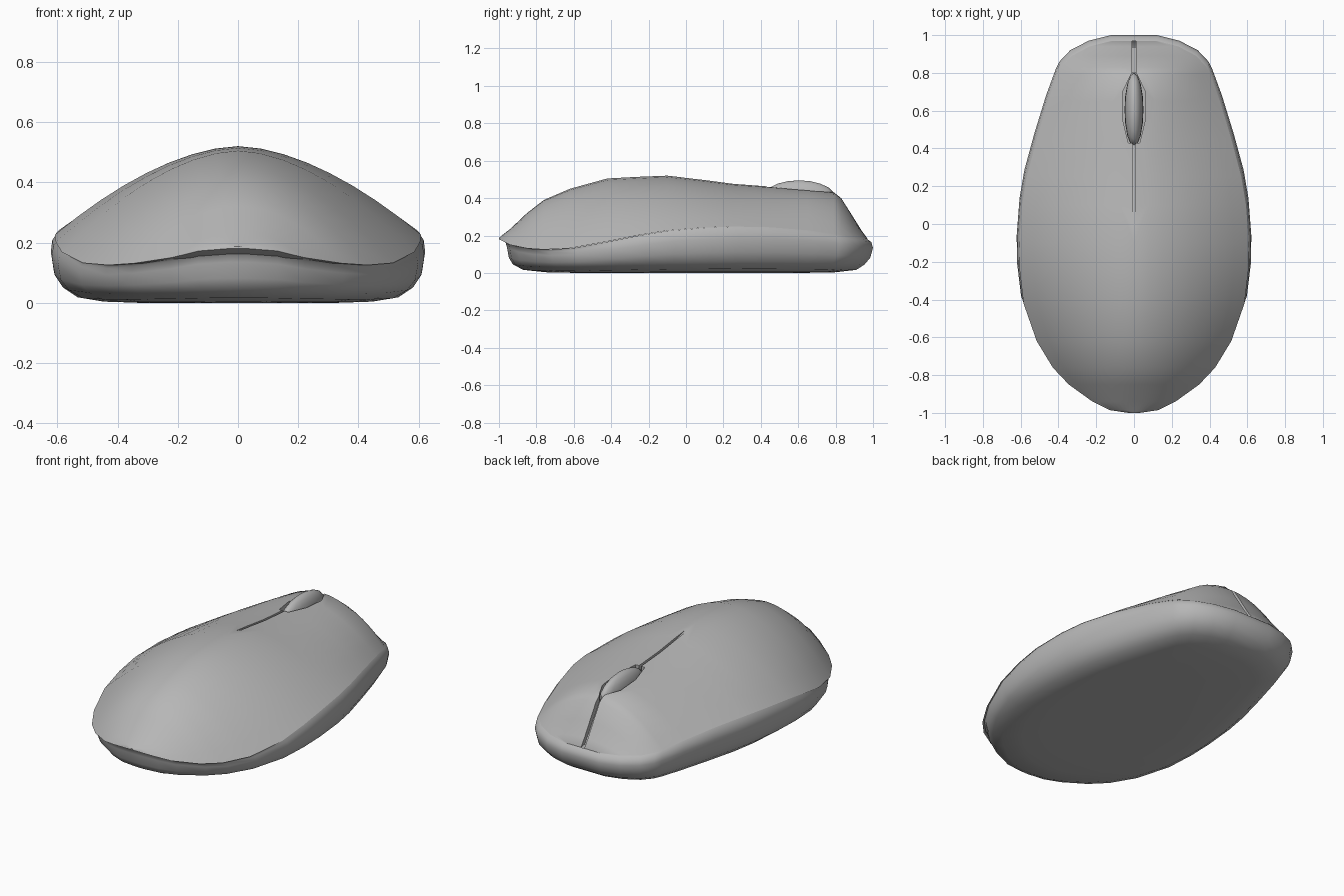
import bpy, bmesh, math

if "Cube" in bpy.data.objects:
    bpy.data.objects.remove(bpy.data.objects["Cube"])

grey = bpy.data.materials.new("grey plastic")
grey.diffuse_color = (0.47, 0.47, 0.47, 1)
grey.use_nodes = True
grey.node_tree.nodes["Principled BSDF"].inputs["Base Color"].default_value = grey.diffuse_color

# slices along the body: y, half width, crown height, seam height
SLICES = [
    (-1.00, 0.03, 0.187, 0.180), (-0.985, 0.13, 0.20, 0.172),
    (-0.94, 0.22, 0.235, 0.150), (-0.85, 0.345, 0.32, 0.131),
    (-0.76, 0.43, 0.390, 0.125), (-0.62, 0.515, 0.450, 0.132),
    (-0.42, 0.585, 0.505, 0.168), (-0.25, 0.605, 0.514, 0.202),
    (-0.10, 0.608, 0.520, 0.226), (0.10, 0.593, 0.497, 0.242),
    (0.25, 0.568, 0.477, 0.248), (0.45, 0.515, 0.462, 0.244),
    (0.65, 0.455, 0.446, 0.228), (0.79, 0.405, 0.432, 0.208),
    (0.83, 0.385, 0.40, 0.202), (0.89, 0.33, 0.305, 0.193),
    (0.94, 0.235, 0.225, 0.185), (0.97, 0.12, 0.184, 0.180),
]


def make_object(name, bm):
    bmesh.ops.recalc_face_normals(bm, faces=bm.faces[:])
    me = bpy.data.meshes.new(name)
    bm.to_mesh(me)
    bm.free()
    me.materials.append(grey)
    ob = bpy.data.objects.new(name, me)
    bpy.context.collection.objects.link(ob)
    return ob


def activate(ob):
    bpy.ops.object.select_all(action='DESELECT')
    ob.select_set(True)
    bpy.context.view_layer.objects.active = ob


def smooth(ob, angle):
    activate(ob)
    bpy.ops.object.shade_smooth_by_angle(angle=math.radians(angle))


def prism(name, lower, upper):
    """Solid between two matching rings of points."""
    bm = bmesh.new()
    a = [bm.verts.new(p) for p in lower]
    b = [bm.verts.new(p) for p in upper]
    bm.faces.new(a)
    bm.faces.new(b)
    for i in range(len(a)):
        j = (i + 1) % len(a)
        bm.faces.new((a[i], a[j], b[j], b[i]))
    ob = make_object(name, bm)
    ob.hide_render = True
    return ob


# domed top shell, lofted across the slices and closed underneath
N = 16
bm = bmesh.new()
rows = []
for y, w, crown, seam in SLICES:
    power = 1.72 + 0.5 * abs(y) ** 3
    row = []
    for i in range(N + 1):
        u = 2 * i / N - 1
        z = seam + (crown - seam) * (1 - abs(u) ** power)
        row.append(bm.verts.new((u * w, y, z)))
    rows.append(row)
for a, b in zip(rows, rows[1:]):
    for i in range(N):
        bm.faces.new((a[i], a[i + 1], b[i + 1], b[i]))
    bm.faces.new((a[0], a[N], b[N], b[0]))
bm.faces.new(rows[0])
bm.faces.new(rows[-1])
top_shell = make_object("top_shell", bm)

# cutters for the wheel well and the two button grooves
half = [(0.03, 0.43), (0.062, 0.56), (0.06, 0.70), (0.012, 0.80)]
well = half + [(-x, y) for x, y in reversed(half)]
groove_rear = [(-0.08, 0.525), (0.25, 0.45), (0.45, 0.42), (0.45, 0.6), (-0.08, 0.6)]
groove_front = [(0.76, 0.40), (0.80, 0.385), (0.95, 0.165), (1.0, 0.165),
                (1.0, 0.6), (0.76, 0.6)]
cutters = [prism("well_cutter", [(x, y, 0.36) for x, y in well],
                 [(x, y, 0.6) for x, y in well])]
for name, path, r in (("rear_groove_cutter", groove_rear, 0.007),
                      ("front_groove_cutter", groove_front, 0.011)):
    cutters.append(prism(name, [(-r, y, z) for y, z in path],
                         [(r, y, z) for y, z in path]))
for cutter in cutters:
    activate(top_shell)
    mod = top_shell.modifiers.new("cut", 'BOOLEAN')
    mod.operation = 'DIFFERENCE'
    mod.solver = 'EXACT'
    mod.object = cutter
    bpy.ops.object.modifier_apply(modifier=mod.name)
    bpy.data.objects.remove(cutter)
smooth(top_shell, 40)

# rounded base tub: height as share of seam, width scale, rear y, front y
RINGS = [(1.0, 0.995, -0.985, 0.97), (0.92, 1.014, -0.965, 0.99),
         (0.75, 1.022, -0.957, 1.0), (0.45, 1.005, -0.947, 0.985),
         (0.25, 0.96, -0.925, 0.955), (0.09, 0.88, -0.87, 0.91),
         (0.02, 0.74, -0.75, 0.80), (0.0, 0.55, -0.58, 0.62)]
outline = [(w, y, s) for y, w, c, s in SLICES]
outline += [(-x, y, s) for x, y, s in reversed(outline)]
bm = bmesh.new()
rings = []
for share, sx, rear, front in RINGS:
    rings.append([bm.verts.new((x * sx, rear + (y + 1) / 1.97 * (front - rear), s * share))
                  for x, y, s in outline])
for a, b in zip(rings, rings[1:]):
    for i in range(len(a)):
        j = (i + 1) % len(a)
        bm.faces.new((a[i], a[j], b[j], b[i]))
bm.faces.new(rings[-1])
smooth(make_object("base_tub", bm), 50)

# scroll wheel, a slim ellipsoid sitting in the well
bm = bmesh.new()
bmesh.ops.create_uvsphere(bm, u_segments=16, v_segments=10, radius=1)
for v in bm.verts:
    v.co = (v.co.x * 0.05, 0.605 + v.co.y * 0.195, 0.40 + v.co.z * 0.095)
smooth(make_object("scroll_wheel", bm), 60)
